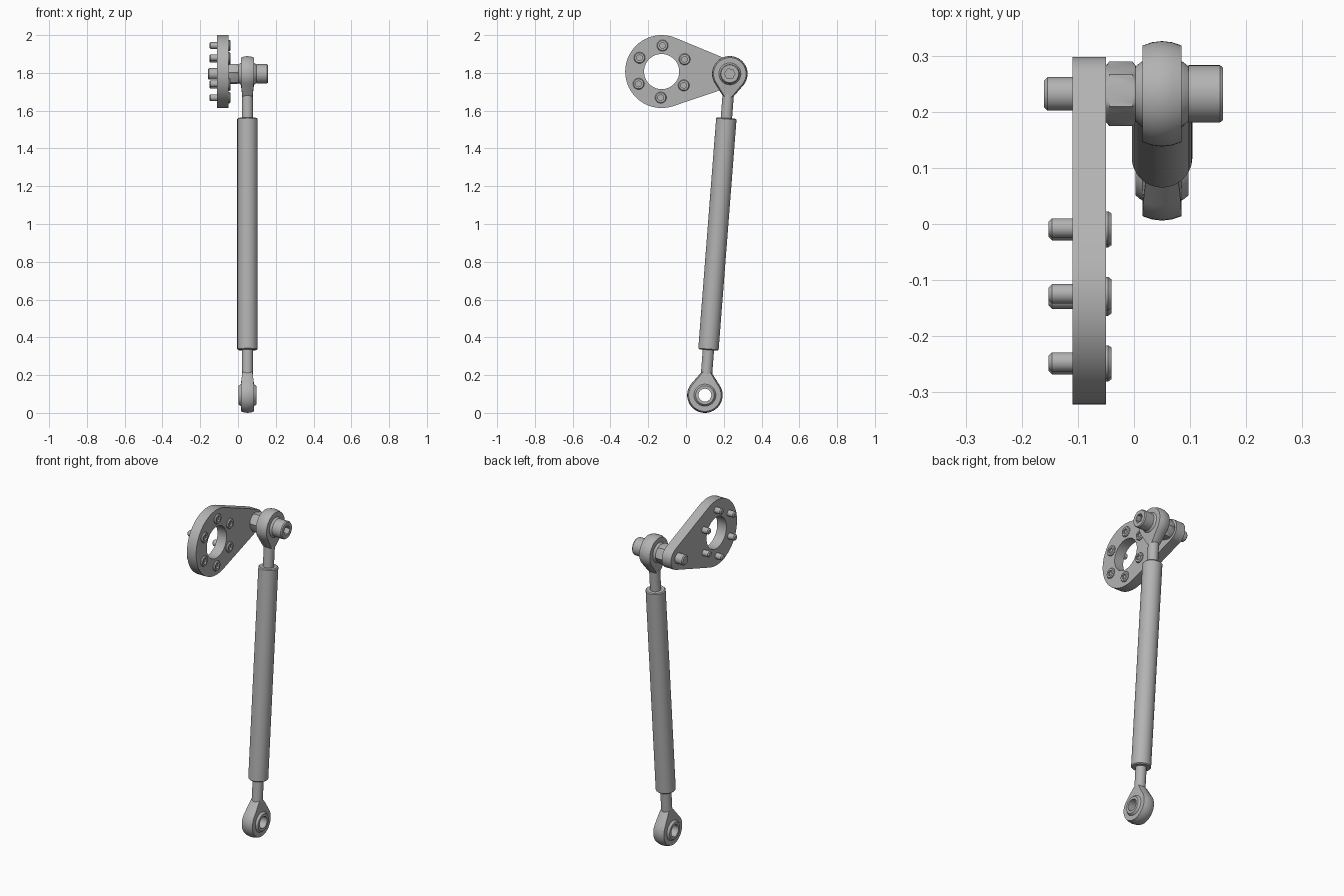
import bpy, bmesh
from math import sin, cos, pi, atan2, acos, hypot, radians
from mathutils import Matrix, Vector

if "Cube" in bpy.data.objects:
    bpy.data.objects.remove(bpy.data.objects["Cube"], do_unlink=True)

steel = bpy.data.materials.new("grey steel")
steel.use_nodes = True
GREY = (0.45, 0.45, 0.45, 1)
steel.diffuse_color = GREY
steel.node_tree.nodes["Principled BSDF"].inputs["Base Color"].default_value = GREY

LOWER = Vector((0.05, 0.1, 0.094))      # centres of the two joint eyes
UPPER = Vector((0.05, 0.232, 1.795))
HUB = Vector((-0.08, -0.129, 1.807))    # centre of the plate's large end


def facing_x(pos, turn):
    """Local z points along +x, local x is turned from +y towards +z."""
    c, s = cos(turn), sin(turn)
    m = Matrix(((0, 0, 1), (c, -s, 0), (s, c, 0))).to_4x4()
    return Matrix.Translation(pos) @ m


def loft(name, rings, matrix, wrap=False):
    """Skin closed rings of equal count; wrap joins last to first, else cap."""
    bm = bmesh.new()
    loops = [[bm.verts.new(p) for p in ring] for ring in rings]
    n = len(loops[0])
    pairs = list(zip(loops, loops[1:]))
    if wrap:
        pairs.append((loops[-1], loops[0]))
    else:
        bm.faces.new(loops[0])
        bm.faces.new(loops[-1])
    for a, b in pairs:
        for i in range(n):
            j = (i + 1) % n
            bm.faces.new((a[i], a[j], b[j], b[i]))
    bmesh.ops.recalc_face_normals(bm, faces=bm.faces)
    mesh = bpy.data.meshes.new(name)
    bm.to_mesh(mesh)
    bm.free()
    mesh.shade_smooth()
    mesh.set_sharp_from_angle(angle=radians(30))
    mesh.materials.append(steel)
    ob = bpy.data.objects.new(name, mesh)
    bpy.context.collection.objects.link(ob)
    ob.matrix_world = matrix
    return ob


def circle(r, z, n=48, hexagon=False):
    """Ring of radius r, optionally squeezed to a hexagon of that corner radius."""
    pts = []
    for i in range(n):
        a = 2 * pi * i / n
        k = cos(pi / 6) / cos(a % (pi / 3) - pi / 6) if hexagon else 1
        pts.append((r * k * cos(a), r * k * sin(a), z))
    return pts


def hull(r1, r2, d, n=32, m=12):
    """Teardrop outline: circle r1 at the origin, r2 at distance d along x."""
    f = acos((r1 - r2) / d)
    big = [(r1 * cos(a), r1 * sin(a))
           for a in (f + (2 * pi - 2 * f) * i / n for i in range(n + 1))]
    small = [(d + r2 * cos(a), r2 * sin(a))
             for a in (-f + 2 * f * i / n for i in range(n + 1))]

    def between(p, q):
        return [(p[0] + (q[0] - p[0]) * i / m, p[1] + (q[1] - p[1]) * i / m)
                for i in range(1, m)]
    return big + between(big[-1], small[0]) + small + between(small[-1], big[0])


def bore(outline, r, z):
    """Round ring whose points line up with the outline's directions."""
    return [(r * cos(a), r * sin(a), z) for a in (atan2(y, x) for x, y in outline)]


def socket_screw(name, pos, turn, tip, seat, top, shank_r, head_r, key_r, depth):
    """Cap screw along x with chamfered tip and hexagonal key socket."""
    c = 0.006
    loft(name, [
        circle(shank_r - c, tip), circle(shank_r, tip + c),
        circle(shank_r, seat), circle(head_r, seat),
        circle(head_r, top - c), circle(head_r - c * 0.7, top),
        circle(key_r, top, hexagon=True),
        circle(key_r, top - depth, hexagon=True),
    ], facing_x(pos, turn))


def joint_eye(name, pos, turn):
    """Egg-shaped crowned housing, bored for its ball."""
    out = hull(0.094, 0.034, 0.1)
    half, neck_end = 0.035, 0.134

    def rim(inset, width):
        pts = []
        for x, y in out:
            k = 1 - inset / hypot(x, y)
            taper = 1 - 0.25 * max(0, x / neck_end) ** 2
            pts.append((x * k, y * k, width * taper))
        return pts
    loft(name + "_housing", [
        bore(out, 0.058, -half), rim(0.008, -half), rim(0.002, -half / 2),
        rim(0, 0), rim(0.002, half / 2), rim(0.008, half),
        bore(out, 0.058, half),
    ], facing_x(pos, turn), wrap=True)
    # Bored ball with flat ends
    ball_r, flat = 0.068, 0.047
    zs = [flat * (i / 6 - 1) for i in range(13)]
    loft(name + "_ball",
         [circle(0.034, -flat)]
         + [circle((ball_r ** 2 - z * z) ** 0.5, z) for z in zs]
         + [circle(0.034, flat)],
         facing_x(pos, turn), wrap=True)


# Link rod between the two eyes
span = UPPER - LOWER
length = span.length
lean = atan2(span.y, span.z)
along = Matrix.Translation(LOWER) @ Matrix.Rotation(-lean, 4, 'X')
start, end, tube_r, c = 0.24, length - 0.235, 0.054, 0.005
loft("rod_tube", [circle(tube_r - c, start), circle(tube_r, start + c),
                  circle(tube_r, end - c), circle(tube_r - c, end)], along)
for name, a, b in (("lower_stud", 0.11, start + 0.02),
                   ("upper_stud", end - 0.02, length - 0.11)):
    loft(name, [circle(0.03, a), circle(0.03, b)], along)
joint_eye("lower_eye", LOWER, pi / 2 - lean)
joint_eye("upper_eye", UPPER, -pi / 2 - lean)

# Teardrop lever plate with a large round opening
arm = UPPER - HUB
arm_turn = atan2(arm.z, arm.y)
plate = hull(0.193, 0.066, hypot(arm.y, arm.z))
half = 0.03
loft("lever_plate", [
    bore(plate, 0.093, -half), [(x, y, -half) for x, y in plate],
    [(x, y, half) for x, y in plate], bore(plate, 0.093, half),
], facing_x(HUB, arm_turn), wrap=True)

# Six screws around the opening
for i in range(6):
    a = arm_turn + pi / 6 + i * pi / 3
    pos = HUB + Vector((0, 0.138 * cos(a), 0.138 * sin(a)))
    socket_screw("plate_screw_%d" % (i + 1), pos, a,
                 -0.072, 0.025, 0.04, 0.0175, 0.03, 0.016, 0.012)

# Pivot bolt through the upper eye, and its spacer nut
socket_screw("pivot_bolt", UPPER, arm_turn,
             -0.21, 0.047, 0.109, 0.03, 0.051, 0.028, 0.03)
nut_r = 0.058
loft("spacer_nut", [
    circle(nut_r * 0.87, -0.1, hexagon=False), circle(nut_r, -0.094, hexagon=True),
    circle(nut_r, -0.053, hexagon=True), circle(nut_r * 0.87, -0.047),
], facing_x(UPPER, radians(-6.6)))
